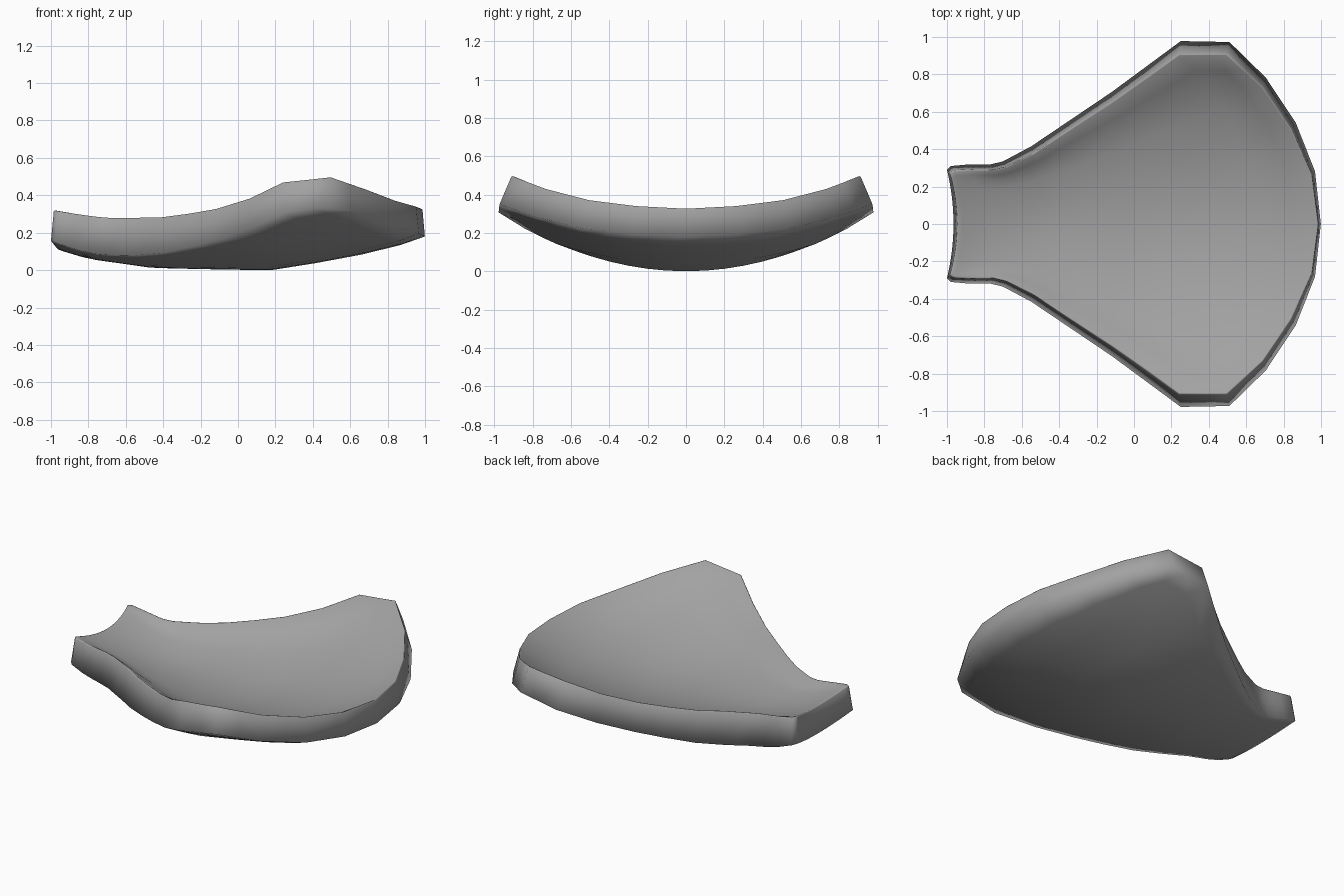
import bpy, bmesh

if "Cube" in bpy.data.objects:
    bpy.data.objects.remove(bpy.data.objects["Cube"])


def interp(pts, v):
    # piecewise linear lookup
    if v <= pts[0][0]:
        return pts[0][1]
    for (a, fa), (b, fb) in zip(pts, pts[1:]):
        if v <= b:
            return fa + (fb - fa) * (v - a) / (b - a)
    return pts[-1][1]


# Half outline along the side, the rounded end, the underside keel and the thickness
SIDE = [(-1, .29), (-.98, .31), (-.9, .317), (-.77, .318), (-.7, .335), (-.55, .415),
        (-.12, .705), (.25, .978), (.51, .973)]
ARC = [(0, .999), (.28, .968), (.54, .865), (.78, .705), (.97, .51)]
KEEL = [(-1, .13), (-.95, .105), (-.8, .06), (-.46, .012), (-.1, .003), (.2, 0), (.5, .052),
        (.8, .11), (1, .18)]
THICK = [(-1, .165), (-.8, .175), (-.5, .175), (-.1, .165), (.25, .165), (.5, .15), (1, .15)]
RIM = [(-1, 0), (-.8, .025), (-.55, .03), (-.2, .01), (0, 0)]  # extra rim height near the neck
CURVE = .312
RECESS = .03


def under(x, y):
    return interp(KEEL, x) + CURVE * y * y


def over(x, y, t, sx):
    # lift the underside roughly along its normal, dished slightly inside the rim
    slope = (interp(KEEL, x + .12) - interp(KEEL, x - .12)) / .24
    h = interp(THICK, x) + interp(RIM, x) * t * t
    z = under(x, y) + h
    inside = min(1, (1 - abs(t)) / .19) * min(1, (sx + 1) / .3) * min(1, (.51 - sx) / .1)
    return (x - h * slope * .5, y - h * 2 * CURVE * y * .7, z - RECESS * inside)


# Stations along the length and across the width
xs = sorted([p[0] for p in SIDE] + [-.84, -.62, -.42, -.27, .06, .41])
half = [0, .145, .289, .423, .557, .68, .804, .9, 1]
ts = [-t for t in half[:0:-1]] + half

bm = bmesh.new()
low, top = [], []
for sx in xs:
    lo, hi = [], []
    for t in ts:
        left = -1 + .035 * (1 - t * t)
        right = interp(ARC, abs(t) * .97)
        x = left + (sx + 1) / 1.51 * (right - left)
        y = interp(SIDE, sx) * t
        lo.append(bm.verts.new((x, y, under(x, y))))
        hi.append(bm.verts.new(over(x, y, t, sx)))
    low.append(lo)
    top.append(hi)

# Straight segments along the rounded end
n, m = len(xs), len(ts)
for g in (low, top):
    end = g[-1]
    for j in range(1, m, 2):
        end[j].co = (end[j - 1].co + end[j + 1].co) / 2

# Both skins
for g in (low, top):
    for i in range(n - 1):
        for j in range(m - 1):
            bm.faces.new((g[i][j], g[i + 1][j], g[i + 1][j + 1], g[i][j + 1]))

# Rim wall joining the skins
loop = ([(i, 0) for i in range(n)] + [(n - 1, j) for j in range(1, m)]
        + [(i, m - 1) for i in range(n - 2, -1, -1)] + [(0, j) for j in range(m - 2, 0, -1)])
rim = []
for (a, b), (c, d) in zip(loop, loop[1:] + loop[:1]):
    bm.faces.new((low[a][b], low[c][d], top[c][d], top[a][b]))
    rim.append(bm.edges.get((top[a][b], top[c][d])))
bmesh.ops.recalc_face_normals(bm, faces=bm.faces)

# Softened upper rim, smooth shading all over
bmesh.ops.bevel(bm, geom=rim, offset=.008, segments=2, affect='EDGES', profile=.5,
                clamp_overlap=True)
for f in bm.faces:
    f.smooth = True

me = bpy.data.meshes.new("curved_shell")
bm.to_mesh(me)
bm.free()
shell = bpy.data.objects.new("curved_shell", me)
bpy.context.collection.objects.link(shell)

# Mid grey
mat = bpy.data.materials.new("mid_grey")
mat.diffuse_color = (.36, .36, .36, 1)
mat.use_nodes = True
mat.node_tree.nodes["Principled BSDF"].inputs["Base Color"].default_value = mat.diffuse_color
me.materials.append(mat)
